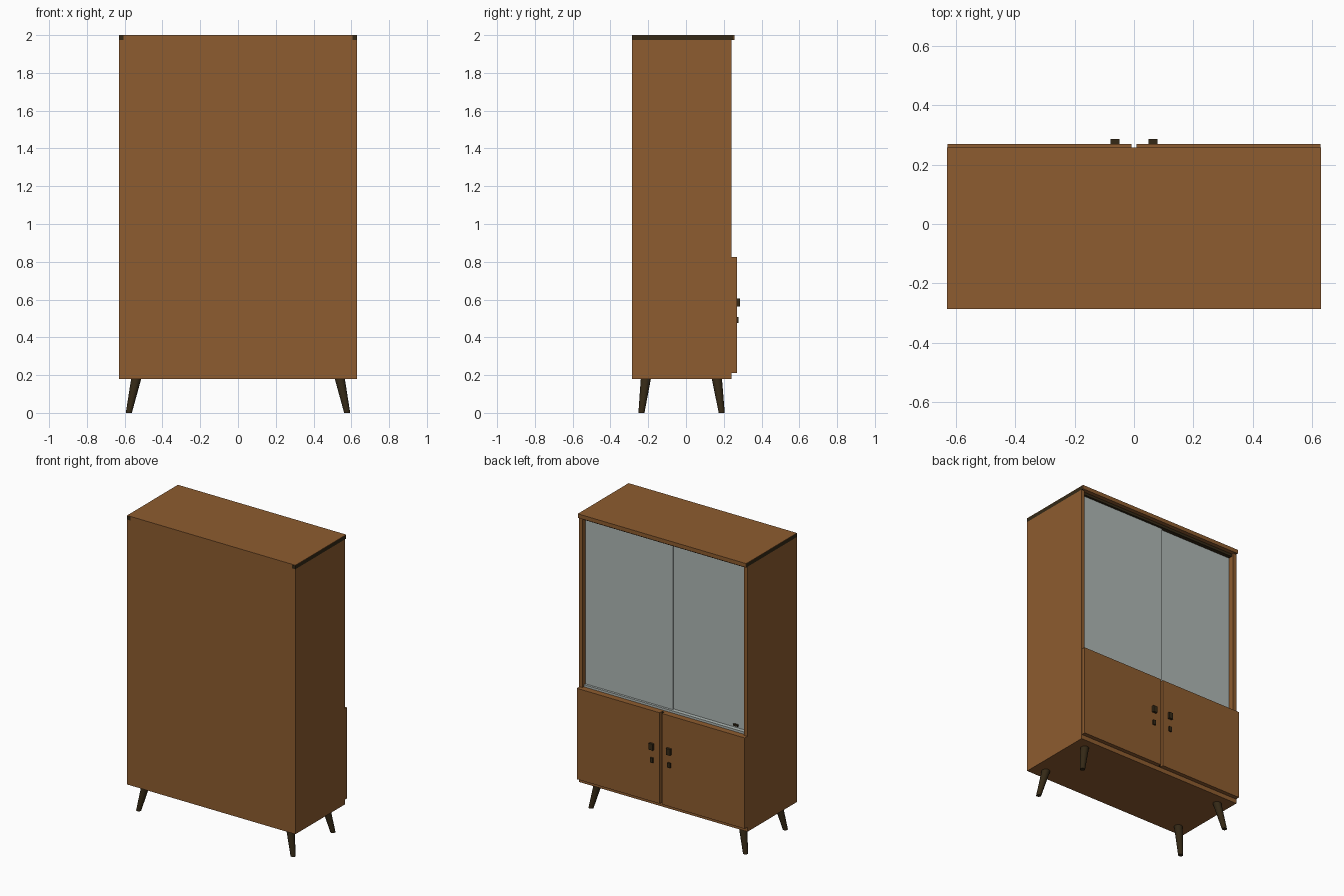
import bpy, bmesh
from mathutils import Vector

if "Cube" in bpy.data.objects:
    bpy.data.objects.remove(bpy.data.objects["Cube"])


def material(name, rgb):
    m = bpy.data.materials.new(name)
    m.diffuse_color = (*rgb, 1)
    m.use_nodes = True
    m.node_tree.nodes["Principled BSDF"].inputs["Base Color"].default_value = m.diffuse_color
    return m


WOOD = material("warm_wood", (0.27, 0.107, 0.029))
DARK = material("dark_wood", (0.035, 0.022, 0.008))
GLASS = material("grey_glass", (0.43, 0.48, 0.46))


def finish(name, bm, mat):
    me = bpy.data.meshes.new(name)
    bm.to_mesh(me)
    bm.free()
    me.materials.append(mat)
    ob = bpy.data.objects.new(name, me)
    bpy.context.collection.objects.link(ob)
    return ob


def box(name, x, y, z, mat):
    """Box from (min, max) ranges on each axis."""
    bm = bmesh.new()
    bmesh.ops.create_cube(bm, size=1)
    for v in bm.verts:
        v.co = Vector([r[0] if c < 0 else r[1] for c, r in zip(v.co, (x, y, z))])
    return finish(name, bm, mat)


def mirrored(x, s):
    return tuple(sorted((x[0] * s, x[1] * s)))


W, BACK, FRONT, LIP = 0.63, -0.286, 0.242, 0.257

# Carcass: solid lower cupboard, open upper case
box("lower_cupboard", (-W, W), (BACK, FRONT), (0.18, 0.825), WOOD)
box("back_panel", (-0.605, 0.605), (BACK, BACK + 0.015), (0.825, 1.975), WOOD)
box("inner_shelf", (-0.605, 0.605), (BACK + 0.015, 0.17), (1.38, 1.40), WOOD)
box("top_panel", (-0.622, 0.622), (BACK, LIP - 0.004), (1.973, 1.998), WOOD)
box("top_veneer", (-W, W), (BACK, LIP), (1.997, 2.0), WOOD)
box("top_front_edge", (-W, W), (LIP - 0.005, LIP), (1.973, 1.998), WOOD)

# Sliding glass, its tracks and a small lock
box("upper_track", (-0.605, 0.605), (0.18, 0.228), (1.955, 1.973), DARK)
box("lower_track", (-0.605, 0.605), (0.18, 0.228), (0.825, 0.84), GLASS)
box("front_glass", (-0.05, 0.604), (0.207, 0.213), (0.84, 1.956), GLASS)
box("rear_glass", (-0.604, -0.02), (0.195, 0.201), (0.84, 1.956), GLASS)
box("glass_lock", (-0.535, -0.50), (0.201, 0.212), (0.852, 0.864), DARK)

# Dark line seen between the doors
box("door_gap_strip", (-0.009, 0.009), (FRONT, FRONT + 0.004), (0.21, 0.825), DARK)

for s, side in ((1, "right"), (-1, "left")):
    box(f"{side}_side_panel", mirrored((0.605, W), s), (BACK, FRONT), (0.825, 1.973), WOOD)
    box(f"{side}_top_end_strip", mirrored((0.605, W), s), (BACK - 0.001, LIP - 0.004), (1.973, 1.997), DARK)
    # Door with knob and key plate
    box(f"{side}_door", mirrored((0.008, W - 0.002), s), (FRONT, 0.27), (0.21, 0.825), WOOD)
    box(f"{side}_knob", mirrored((0.049, 0.079), s), (0.27, 0.286), (0.563, 0.606), DARK)
    box(f"{side}_key_plate", mirrored((0.055, 0.075), s), (0.27, 0.279), (0.475, 0.508), DARK)
    # Splayed tapered legs
    for place, top_y, foot_y in (("front", -0.212, -0.236), ("back", 0.163, 0.189)):
        bm = bmesh.new()
        bmesh.ops.create_cone(bm, cap_ends=True, segments=20, radius1=0.016,
                              radius2=0.027, depth=0.185)
        for v in bm.verts:
            t = v.co.z / 0.185 + 0.5
            v.co += Vector((s * (0.578 - 0.04 * t), foot_y + (top_y - foot_y) * t, 0.0925))
        leg = finish(f"{side}_{place}_leg", bm, DARK)
        bpy.context.view_layer.objects.active = leg
        leg.select_set(True)
        bpy.ops.object.shade_smooth_by_angle()
        leg.select_set(False)
